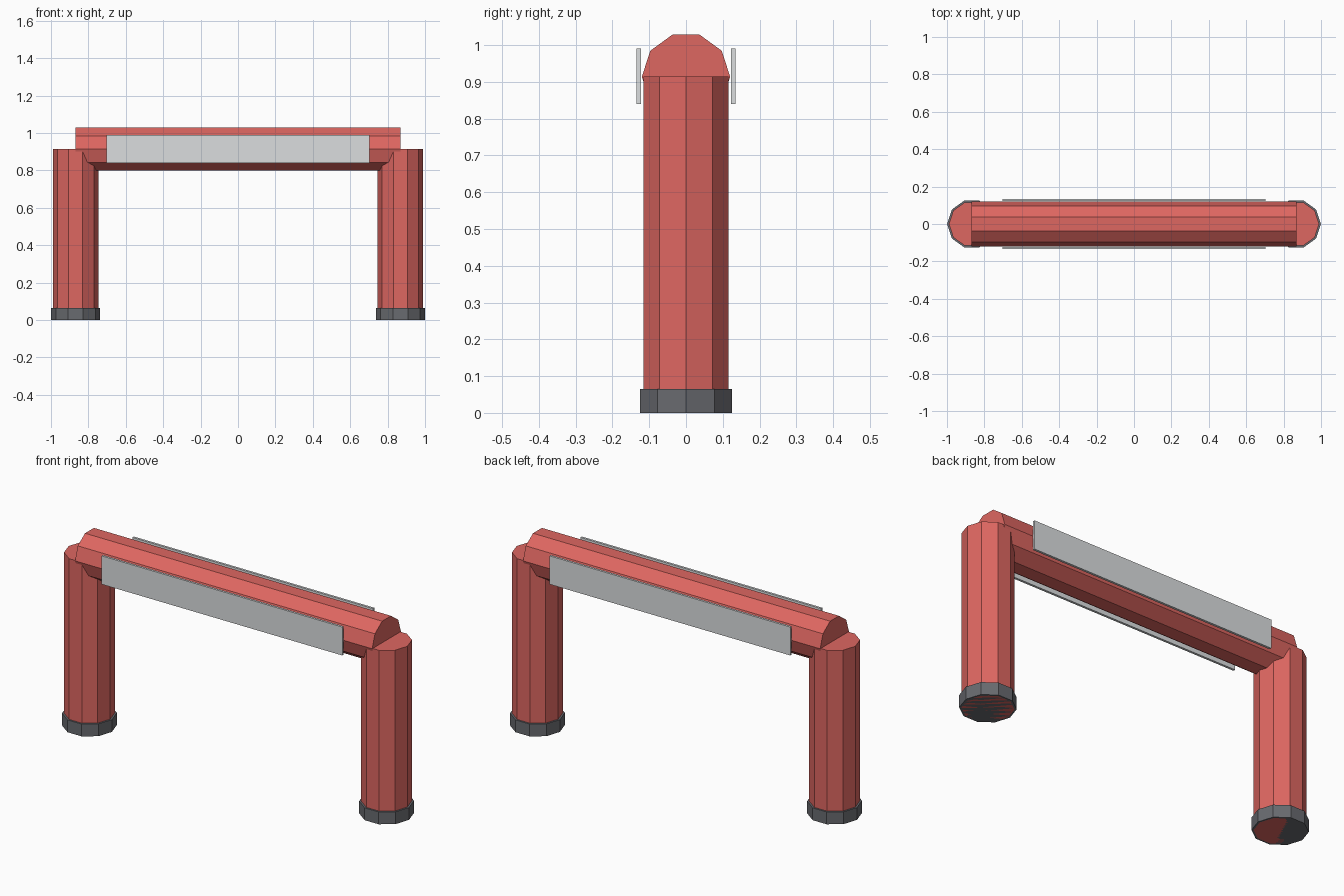
import bpy
import math

cube = bpy.data.objects.get("Cube")
if cube:
    bpy.data.objects.remove(cube, do_unlink=True)


def material(name, rgb):
    mat = bpy.data.materials.new(name)
    mat.use_nodes = True
    mat.diffuse_color = (*rgb, 1)
    mat.node_tree.nodes["Principled BSDF"].inputs["Base Color"].default_value = (*rgb, 1)
    return mat


RED = material("warm red", (0.73, 0.135, 0.12))
DARK = material("dark grey", (0.14, 0.145, 0.16))
LIGHT = material("light grey", (0.71, 0.73, 0.74))

SPAN = 0.868      # distance of each post from the middle
BEAM_Z = 0.914    # post tops and beam axis


def finish(name, mat):
    obj = bpy.context.object
    obj.name = obj.data.name = name
    obj.data.materials.append(mat)
    return obj


def prism(name, mat, radius, length, location, along_x=False):
    """Ten-sided cylinder with a corner pointing along x (or y when laid down)."""
    bpy.ops.mesh.primitive_cylinder_add(vertices=10, radius=radius, depth=length, location=location)
    obj = finish(name, mat)
    for v in obj.data.vertices:
        x, y, z = v.co
        v.co = (z, y, x) if along_x else (y, -x, z)
    if along_x:
        obj.data.flip_normals()
    return obj


def plate(name, side):
    bpy.ops.mesh.primitive_cube_add(size=1, location=(0, side * 0.128, 0.915))
    obj = finish(name, LIGHT)
    for v in obj.data.vertices:
        v.co = (v.co.x * 1.406, v.co.y * 0.012, v.co.z * 0.15)


# Posts with their feet
for label, side in (("left", 1), ("right", -1)):
    prism(label + "_post", RED, 0.1215, BEAM_Z, (side * SPAN, 0, BEAM_Z / 2))
    prism(label + "_foot", DARK, 0.131, 0.065, (side * SPAN, 0, 0.0325))

# Crossbeam
prism("crossbeam", RED, 0.12, SPAN * 2, (0, 0, BEAM_Z), along_x=True)

# Sign plates on both faces of the beam
plate("front_plate", -1)
plate("back_plate", 1)
